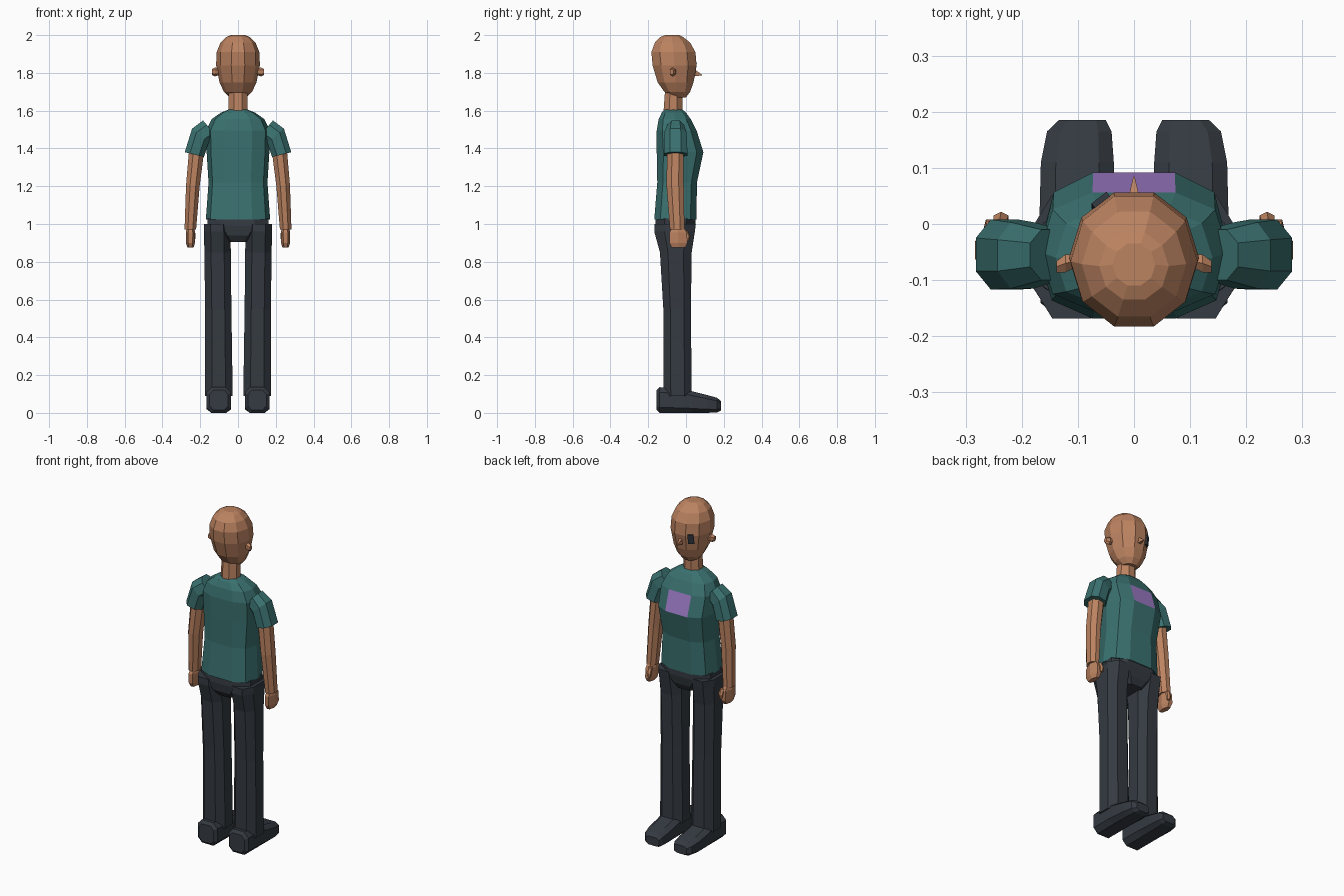
import bpy, bmesh, math
from mathutils import Vector


def material(name, rgb):
    m = bpy.data.materials.new(name)
    m.diffuse_color = (*rgb, 1)
    return m


SKIN = material("tan skin", (0.50, 0.225, 0.118))
TEAL = material("teal cloth", (0.042, 0.165, 0.16))
DARK = material("dark slate", (0.035, 0.043, 0.054))
PURPLE = material("soft purple", (0.33, 0.19, 0.55))


def loft(name, rings, mat, n=8, power=1.0, offset=0.5, mirror=False):
    """Join rings given as (centre, half-axis u, half-axis v) and cap the ends."""
    def squash(t):
        return math.copysign(abs(t) ** power, t) if abs(t) > 1e-6 else 0.0
    ang = [(i + offset) * math.tau / n for i in range(n)]
    cs = [squash(math.cos(a)) for a in ang]
    sn = [squash(math.sin(a)) for a in ang]
    mc, ms = max(cs), max(sn)
    bm = bmesh.new()
    loops = [[bm.verts.new(Vector(c) + Vector(u) * (a / mc) + Vector(v) * (b / ms))
              for a, b in zip(cs, sn)] for c, u, v in rings]
    for lo, hi in zip(loops, loops[1:]):
        for i in range(n):
            j = (i + 1) % n
            bm.faces.new((lo[i], lo[j], hi[j], hi[i]))
    bm.faces.new(loops[0][::-1])
    bm.faces.new(loops[-1])
    bmesh.ops.recalc_face_normals(bm, faces=bm.faces)
    me = bpy.data.meshes.new(name)
    bm.to_mesh(me)
    bm.free()
    me.materials.append(mat)
    ob = bpy.data.objects.new(name, me)
    bpy.context.collection.objects.link(ob)
    if mirror:
        ob.modifiers.new("Mirror", 'MIRROR').use_mirror_merge = False
    return ob


def level(z, x0, x1, y0, y1):
    """Horizontal ring from its extents."""
    return (((x0 + x1) / 2, (y0 + y1) / 2, z), ((x1 - x0) / 2, 0, 0), (0, (y1 - y0) / 2, 0))


def centred(z, hw, y0, y1):
    return level(z, -hw, hw, y0, y1)


def tilted(xi, zi, xo, zo, y0, y1):
    """Limb ring from its inner and outer point."""
    return (((xi + xo) / 2, (y0 + y1) / 2, (zi + zo) / 2),
            ((xo - xi) / 2, 0, (zo - zi) / 2), (0, (y1 - y0) / 2, 0))


def upright(y, x0, x1, z0, z1):
    """Ring facing along y."""
    return (((x0 + x1) / 2, y, (z0 + z1) / 2), ((x1 - x0) / 2, 0, 0), (0, 0, (z1 - z0) / 2))


# Head and neck
loft("head", [centred(*r) for r in (
    (1.67, 0.045, -0.075, 0.0), (1.70, 0.075, -0.115, 0.022),
    (1.75, 0.098, -0.15, 0.04), (1.84, 0.116, -0.177, 0.056),
    (1.91, 0.113, -0.183, 0.05), (1.96, 0.093, -0.165, 0.022),
    (1.99, 0.062, -0.135, -0.015), (2.0, 0.038, -0.11, -0.035))],
    SKIN, n=10, offset=0)
loft("neck", [centred(1.58, 0.052, -0.12, -0.018), centred(1.72, 0.048, -0.11, -0.02)], SKIN)

# Face details
loft("nose", [upright(0.03, -0.014, 0.014, 1.78, 1.83),
              upright(0.085, -0.001, 0.001, 1.787, 1.79)], SKIN, n=4, offset=0.5)
loft("ear", [((x, y, 1.805), (0, hy, 0), (0, 0, hz)) for x, y, hy, hz in (
    (0.10, -0.065, 0.01, 0.016), (0.122, -0.07, 0.016, 0.024), (0.138, -0.076, 0.01, 0.016))],
    SKIN, n=6, mirror=True)
loft("eye", [((-0.058, 0.036 + dy, z), (0.0134, 0.0104, 0), (-0.0045, 0.006, 0))
             for z, dy in ((1.795, -0.003), (1.85, 0.005))], DARK, n=4)

# Shirt body, with the chest patch on its forward face
shirt = loft("shirt", [centred(*r) for r in (
    (1.025, 0.17, -0.168, 0.055), (1.22, 0.156, -0.152, 0.058),
    (1.38, 0.166, -0.155, 0.092), (1.495, 0.168, -0.155, 0.056),
    (1.555, 0.14, -0.145, 0.025), (1.59, 0.09, -0.128, 0.0),
    (1.605, 0.052, -0.115, -0.018))], TEAL, n=10, power=0.7, offset=0)
shirt.data.materials.append(PURPLE)
for p in shirt.data.polygons:
    if 1.4 < p.center.z < 1.48 and p.center.y > 0 and abs(p.center.x) < 0.01:
        p.material_index = 1

# Sleeves, arms, hands
loft("sleeve", [tilted(0.11, 1.46, 0.185, 1.548, -0.10, -0.01),
                tilted(0.155, 1.43, 0.243, 1.505, -0.115, 0.003),
                tilted(0.18, 1.355, 0.282, 1.38, -0.117, 0.008)],
     TEAL, power=0.85, mirror=True)
loft("arm", [tilted(0.175, 1.42, 0.255, 1.44, -0.10, -0.012),
             tilted(0.203, 1.2, 0.275, 1.205, -0.103, -0.012),
             tilted(0.222, 0.97, 0.283, 0.972, -0.085, -0.008)], SKIN, mirror=True)
loft("hand", [level(*r) for r in (
    (0.985, 0.233, 0.27, -0.07, -0.015), (0.955, 0.227, 0.276, -0.088, 0.005),
    (0.90, 0.228, 0.276, -0.088, 0.008), (0.875, 0.235, 0.268, -0.075, -0.005))],
    SKIN, n=6, offset=0, mirror=True)
loft("thumb", [level(0.965, 0.228, 0.25, -0.02, 0.01), level(0.935, 0.224, 0.25, -0.005, 0.022),
               level(0.91, 0.228, 0.246, 0.0, 0.016)], SKIN, n=6, mirror=True)

# Trousers
loft("hips", [centred(0.905, 0.065, -0.13, 0.02), centred(0.94, 0.105, -0.155, 0.04),
              centred(0.99, 0.16, -0.163, 0.05), centred(1.03, 0.162, -0.16, 0.05)],
     DARK, power=0.7)
loft("leg", [level(*r) for r in (
    (0.09, 0.028, 0.176, -0.118, 0.03), (0.55, 0.035, 0.174, -0.12, 0.026),
    (0.85, 0.038, 0.178, -0.138, 0.03), (0.96, 0.04, 0.18, -0.168, 0.047),
    (1.0, 0.045, 0.18, -0.168, 0.052))], DARK, power=0.8, mirror=True)

# Shoes
loft("shoe", [upright(*r) for r in (
    (-0.155, 0.052, 0.15, 0.015, 0.12), (-0.14, 0.037, 0.167, 0.0, 0.136),
    (-0.01, 0.036, 0.168, 0.0, 0.13), (0.03, 0.036, 0.168, 0.0, 0.115),
    (0.11, 0.036, 0.166, 0.0, 0.095), (0.165, 0.04, 0.155, 0.003, 0.08),
    (0.185, 0.05, 0.134, 0.012, 0.062))], DARK, power=0.6, mirror=True)
